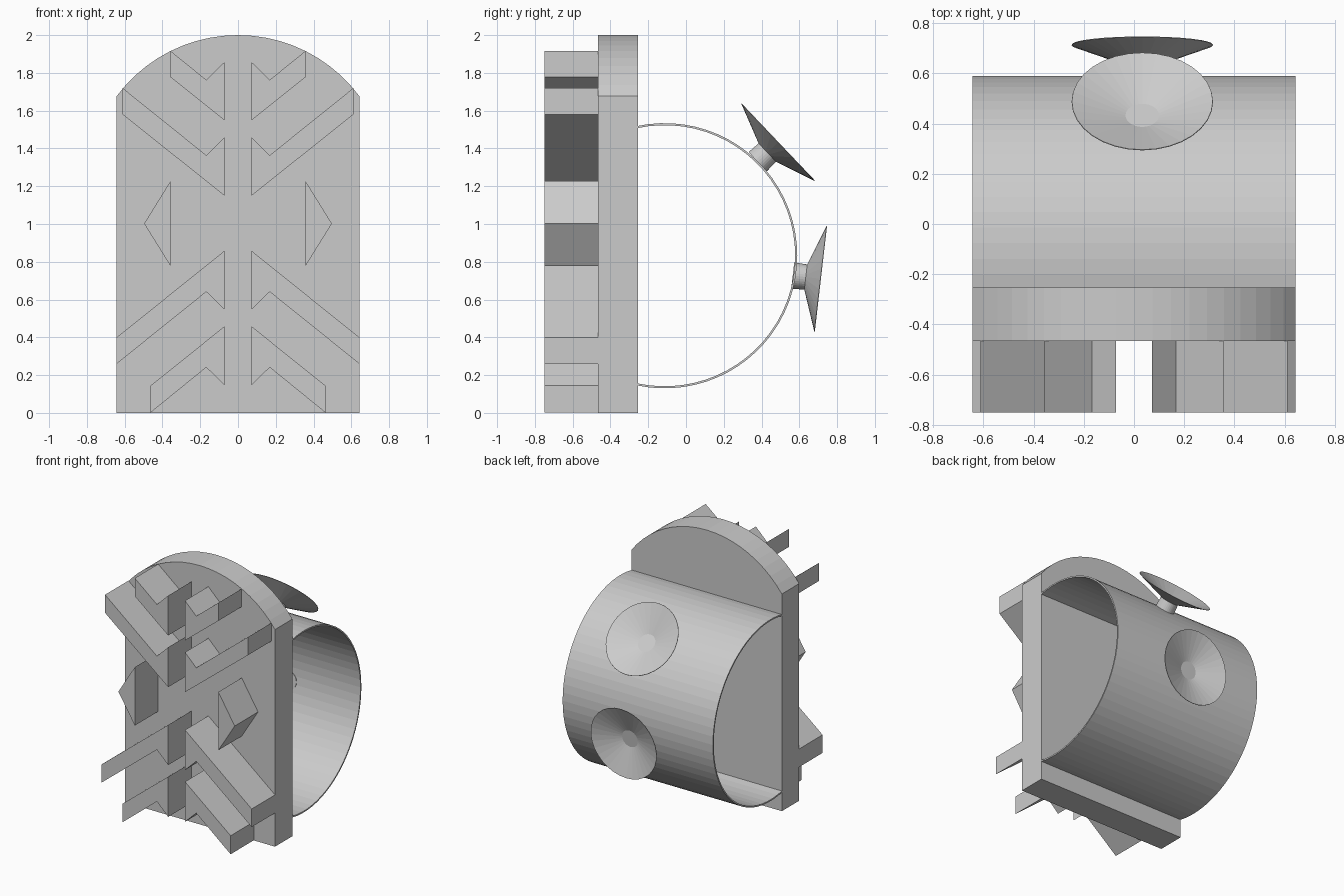
import bpy, bmesh, math
from mathutils import Vector, Matrix

if "Cube" in bpy.data.objects:
    bpy.data.objects.remove(bpy.data.objects["Cube"])


def finish(name, bm):
    bmesh.ops.recalc_face_normals(bm, faces=bm.faces[:])
    me = bpy.data.meshes.new(name)
    bm.to_mesh(me)
    bm.free()
    ob = bpy.data.objects.new(name, me)
    bpy.context.collection.objects.link(ob)
    return ob


def prism(name, outline, y0, y1, mirror=False):
    """Extrude an (x, z) outline from y0 to y1."""
    bm = bmesh.new()
    face = bm.faces.new([bm.verts.new((x, y0, z)) for x, z in outline])
    ext = bmesh.ops.extrude_face_region(bm, geom=[face])
    moved = [g for g in ext["geom"] if isinstance(g, bmesh.types.BMVert)]
    bmesh.ops.translate(bm, verts=moved, vec=(0, y1 - y0, 0))
    ob = finish(name, bm)
    if mirror:
        ob.modifiers.new("mirror", 'MIRROR')
    return ob


# Back plate with arched top
W, FRONT, BACK = 0.642, -0.465, -0.253
arc = [(0.8 * math.sin(a), 1.2 + 0.8 * math.cos(a))
       for a in (math.asin(W / 0.8) * (1 - i / 10) for i in range(21))]
prism("plate", [(-W, 0), (W, 0)] + arc, FRONT, BACK)

# Raised tread blocks, mirrored across x
treads = {
    "tread_top": [(.072, 1.857), (.168, 1.763), (.357, 1.916), (.357, 1.777), (.072, 1.549)],
    "tread_upper": [(.072, 1.458), (.168, 1.364), (.611, 1.72), (.611, 1.58), (.072, 1.15)],
    "tread_diamond": [(.357, 1.228), (.497, 1.002), (.357, .777)],
    "tread_lower": [(.072, .858), (W, .4), (W, .26), (.168, .641), (.072, .548)],
    "tread_bottom": [(.072, .458), (.462, .145), (.462, .002), (.168, .241), (.072, .148)],
}
for name, outline in treads.items():
    prism(name, outline, -0.75, FRONT, mirror=True)

# Strap: thin open band curving behind the plate
CY, CZ, R, T = -0.113, 0.832, 0.702, 0.011
end = math.acos((BACK - 0.01 - CY) / R)
angles = [-end + 2 * end * i / 40 for i in range(41)]
bm = bmesh.new()
rows = [[bm.verts.new((x, CY + R * math.cos(a), CZ + R * math.sin(a))) for a in angles]
        for x in (-W, W)]
for i in range(40):
    bm.faces.new((rows[0][i], rows[0][i + 1], rows[1][i + 1], rows[1][i]))
for f in bm.faces:
    f.normal_update()
strap = finish("strap", bm)
# make sure the band thickens inwards
poly = strap.data.polygons[20]
if poly.normal.y < 0:
    strap.data.flip_normals()
sol = strap.modifiers.new("thickness", 'SOLIDIFY')
sol.thickness, sol.offset = T, -1


# Flared cups on short stems
def cup(name, rim, direction):
    n = Vector(direction).normalized()
    place = Matrix.Translation(rim) @ n.to_track_quat('Z', 'Y').to_matrix().to_4x4()
    bm = bmesh.new()
    inner, outer = [[bm.verts.new((r * math.cos(a), r * math.sin(a), z))
                     for a in (math.tau * i / 32 for i in range(32))]
                    for r, z in ((.067, -.078), (.281, 0))]
    bm.faces.new(inner)
    for i in range(32):
        j = (i + 1) % 32
        bm.faces.new((inner[i], inner[j], outer[j], outer[i]))
    ob = finish(name + "_cup", bm)
    ob.matrix_world = place
    s = ob.modifiers.new("thickness", 'SOLIDIFY')
    s.thickness, s.offset = 0.003, 0

    bm = bmesh.new()
    bmesh.ops.create_cone(bm, cap_ends=True, segments=32, radius1=.07, radius2=.067,
                          depth=.07, matrix=Matrix.Translation((0, 0, -.114)))
    finish(name + "_stem", bm).matrix_world = place


cup("upper", (0.033, 0.488, 1.433), (0, 0.725, 0.689))
cup("lower", (0.033, 0.713, 0.71), (0, 0.993, -0.115))
